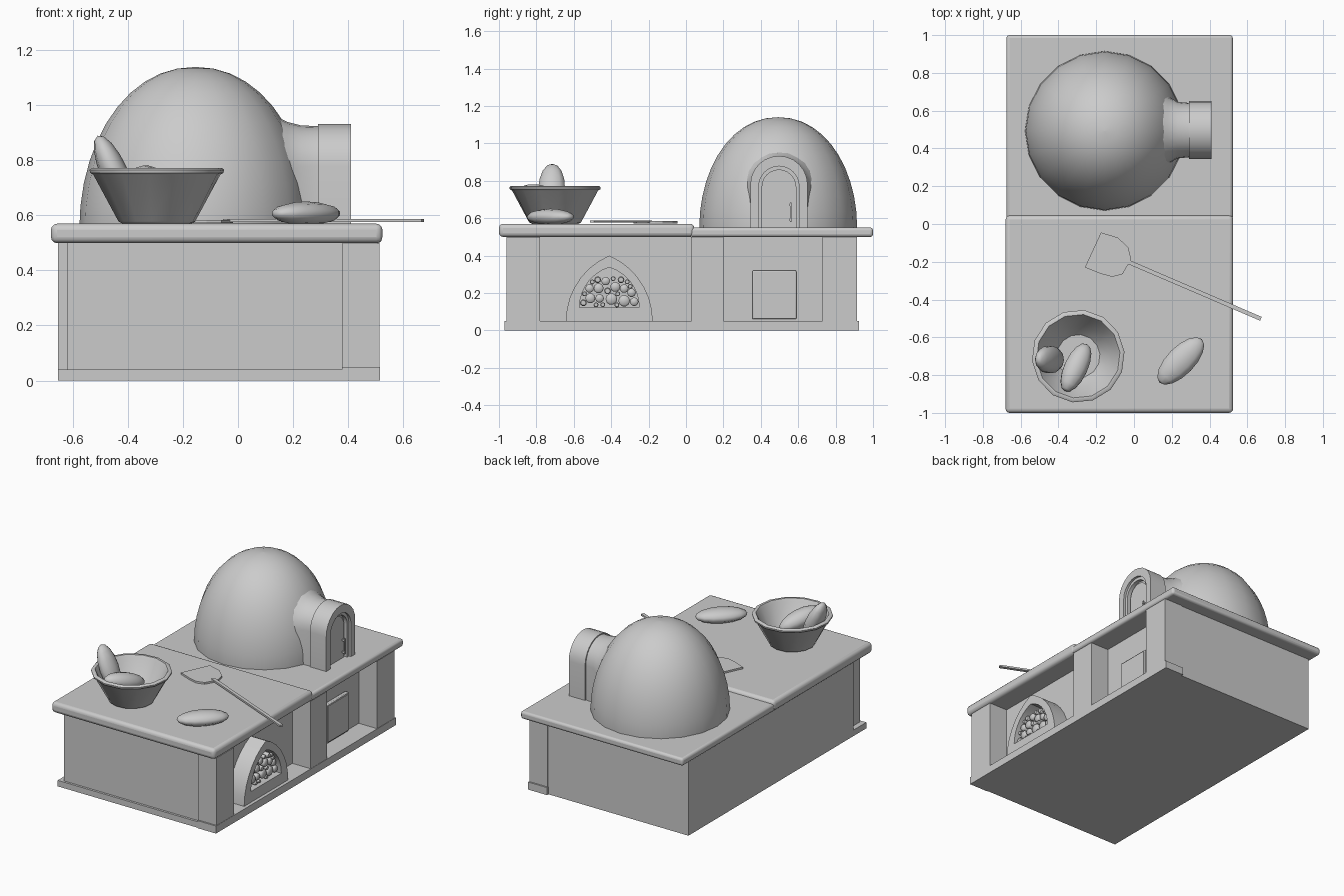
import bpy, bmesh, math, random
from mathutils import Vector

if "Cube" in bpy.data.objects:
    bpy.data.objects.remove(bpy.data.objects["Cube"])

def make(name, verts, faces, smooth=None):
    me = bpy.data.meshes.new(name)
    me.from_pydata(verts, [], faces)
    bm = bmesh.new(); bm.from_mesh(me)
    bmesh.ops.recalc_face_normals(bm, faces=bm.faces)
    bm.to_mesh(me); bm.free()
    ob = bpy.data.objects.new(name, me)
    bpy.context.collection.objects.link(ob)
    if smooth:
        bpy.ops.object.select_all(action='DESELECT')
        ob.select_set(True); bpy.context.view_layer.objects.active = ob
        bpy.ops.object.shade_smooth_by_angle(angle=math.radians(smooth))
    return ob

def loft(name, sections, smooth=None, caps=True):
    n, m = len(sections[0]), len(sections)
    faces = [(i*n+j, i*n+(j+1) % n, (i+1)*n+(j+1) % n, (i+1)*n+j)
             for i in range(m-1) for j in range(n)]
    if caps:
        faces += [tuple(range(n)), tuple(range((m-1)*n, m*n))]
    return make(name, [p for s in sections for p in s], faces, smooth)

def box(name, x0, x1, y0, y1, z0, z1, bevel=0, segs=3):
    s = [[(x0, y0, z), (x1, y0, z), (x1, y1, z), (x0, y1, z)] for z in (z0, z1)]
    ob = loft(name, s, 40 if bevel else None)
    if bevel:
        b = ob.modifiers.new("bevel", 'BEVEL'); b.width = bevel; b.segments = segs
    return ob

def at_x(prof, x):
    return [(x, y, z) for y, z in prof]

def prism(name, prof, x0, x1, smooth=None):
    return loft(name, [at_x(prof, x0), at_x(prof, x1)], smooth)

def frame(name, outer, inner, x0, x1, smooth=40):
    s = [at_x(outer, x0), at_x(outer, x1), at_x(inner, x1), at_x(inner, x0), at_x(outer, x0)]
    return loft(name, s, smooth, caps=False)

def lathe(name, prof, cx, cy, n, smooth, turn=0):
    s = [[(cx+r*math.cos(turn+2*math.pi*k/n), cy+r*math.sin(turn+2*math.pi*k/n), z)
          for k in range(n)] for r, z in prof]
    return loft(name, s, smooth)

def round_arch(cy, hw, z0, top, n=12):
    pts = [(cy+hw*math.cos(math.pi*k/n), top-hw+hw*math.sin(math.pi*k/n)) for k in range(n+1)]
    return [(cy+hw, z0)] + pts + [(cy-hw, z0)]

def pointed_arch(cy, hw, z0, h, n=7):
    c = (h*h-hw*hw)/(2*hw); R = c+hw; a = math.asin(h/R)
    right = [(R*math.cos(a*k/n)-c, z0+R*math.sin(a*k/n)) for k in range(n+1)]
    return [(cy+y, z) for y, z in right] + [(cy-y, z) for y, z in right[-2::-1]]

# Masonry base: body, front wall, posts and plinths
box("base_body", -0.655, 0.38, -0.83, 0.91, 0, 0.5)
box("front_wall", -0.62, 0.38, -0.95, -0.83, 0, 0.5)
box("front_plinth", -0.655, 0.38, -0.965, -0.82, 0, 0.04)
for i, (y0, y1) in enumerate([(-0.96, -0.78), (0.03, 0.2), (0.73, 0.915)]):
    box(f"post_{i}", 0.38, 0.515, y0, y1, 0, 0.5)
box("side_plinth", 0.379, 0.517, -0.97, 0.925, 0, 0.05)

# Counter tops
box("front_counter", -0.68, 0.525, -1.0, 0.045, 0.5, 0.57, 0.022)
box("back_counter", -0.675, 0.523, 0.02, 1.0, 0.5, 0.55, 0.015)

# Fuel niche: pointed arch with stacked logs
gothic_in = pointed_arch(-0.41, 0.16, 0.122, 0.215)
frame("log_arch", pointed_arch(-0.41, 0.232, 0.05, 0.35), gothic_in, 0.38, 0.495)
random.seed(4)
logs = []
c_in = (0.215**2-0.16**2)/0.32
for r in [0.031]*2 + [0.027]*3 + [0.023]*10 + [0.018]*16 + [0.013]*16:
    for _ in range(300):
        y, z = random.uniform(-0.15, 0.15), random.uniform(0, 0.165)
        if z < r or z+r > 0.168 or math.hypot(abs(y)+c_in, z) + r > c_in+0.16:
            continue
        if all(math.hypot(y-a, z-b) > (r+q)*0.95 for a, b, q in logs):
            logs.append((y, z, r)); break
for i, (y, z, r) in enumerate(logs):
    circ = lambda x, s: [(x, y-0.41+s*math.cos(k*math.pi/5), z+0.122+s*math.sin(k*math.pi/5))
                         for k in range(10)]
    loft(f"log_{i}", [circ(0.38, r), circ(0.466, r), circ(0.474, r*0.75)], 60)

# Square ash door in the second niche
box("ash_door", 0.38, 0.405, 0.355, 0.59, 0.06, 0.32, 0.005, 2)
box("ash_door_panel", 0.39, 0.41, 0.365, 0.58, 0.07, 0.31)

# Dome
prof = [(0.42, 0.53)]
for k in range(12):
    t = math.pi/2*k/11
    prof.append((max(0.422*math.cos(t)**0.95, 0.001), 0.55+0.59*math.sin(t)))
lathe("oven_dome", prof, -0.155, 0.493, 20, 50)

# Flared neck between dome and mouth
loft("oven_neck", [at_x(round_arch(0.497, hw, 0.54, top), x) for x, hw, top in
                   [(0.12, 0.22, 0.97), (0.18, 0.178, 0.94), (0.23, 0.15, 0.927), (0.30, 0.143, 0.925)]], 50)

# Oven mouth: outer arch, inner trim, door and handle
frame("mouth_arch", round_arch(0.497, 0.153, 0.54, 0.933), round_arch(0.497, 0.108, 0.54, 0.878), 0.29, 0.41)
frame("mouth_trim", round_arch(0.497, 0.108, 0.54, 0.878), round_arch(0.497, 0.09, 0.54, 0.858), 0.30, 0.395)
prism("oven_door", round_arch(0.497, 0.09, 0.54, 0.858), 0.29, 0.37, 40)
prism("door_panel", round_arch(0.497, 0.08, 0.545, 0.845), 0.36, 0.378, 40)
box("door_handle", 0.392, 0.398, 0.556, 0.563, 0.58, 0.685)
for i, z in enumerate((0.592, 0.672)):
    box(f"handle_mount_{i}", 0.375, 0.398, 0.554, 0.565, z-0.006, z+0.006)

# Mixing bowl
lathe("bowl", [(0.125, 0.57), (0.14, 0.578), (0.232, 0.748), (0.244, 0.755), (0.246, 0.766), (0.238, 0.772),
               (0.222, 0.772), (0.212, 0.755), (0.165, 0.66), (0.115, 0.605)], -0.295, -0.7, 14, 40, 0.1)

# Loaves: stretched spheres laid between two end points
def loaf(name, a, b, w, h):
    a, b = Vector(a), Vector(b)
    d = b-a
    bm = bmesh.new()
    bmesh.ops.create_uvsphere(bm, u_segments=10, v_segments=8, radius=1)
    rot = d.to_track_quat('Z', 'Y')
    for v in bm.verts:
        x, y, z = v.co
        v.co = (a+b)/2 + rot @ Vector((x*w, y*h, z*d.length/2))
    me = bpy.data.meshes.new(name); bm.to_mesh(me); bm.free()
    me.shade_smooth()
    ob = bpy.data.objects.new(name, me)
    bpy.context.collection.objects.link(ob)

loaf("table_loaf", (0.135, -0.84, 0.607), (0.36, -0.61, 0.607), 0.078, 0.044)
loaf("upright_loaf", (-0.51, -0.715, 0.89), (-0.385, -0.72, 0.61), 0.075, 0.05)
loaf("leaning_loaf", (-0.365, -0.885, 0.755), (-0.25, -0.635, 0.68), 0.065, 0.055)

# Baker's peel
blade = [(-0.175, -0.045), (-0.085, -0.072), (-0.03, -0.125), (-0.02, -0.165), (-0.018, -0.195),
         (-0.035, -0.22), (-0.06, -0.265), (-0.115, -0.28), (-0.18, -0.262), (-0.26, -0.23)]
loft("peel_blade", [[(x, y, z) for x, y in blade] for z in (0.572, 0.584)])
a, b = Vector((-0.05, -0.192)), Vector((0.672, -0.502))
n = (b-a).normalized().orthogonal()*0.011
loft("peel_handle", [[(*(p+s*n), z) for s, z in ((-1, 0.576), (1, 0.576), (1, 0.588), (-1, 0.588))]
                     for p in (a, b)])
